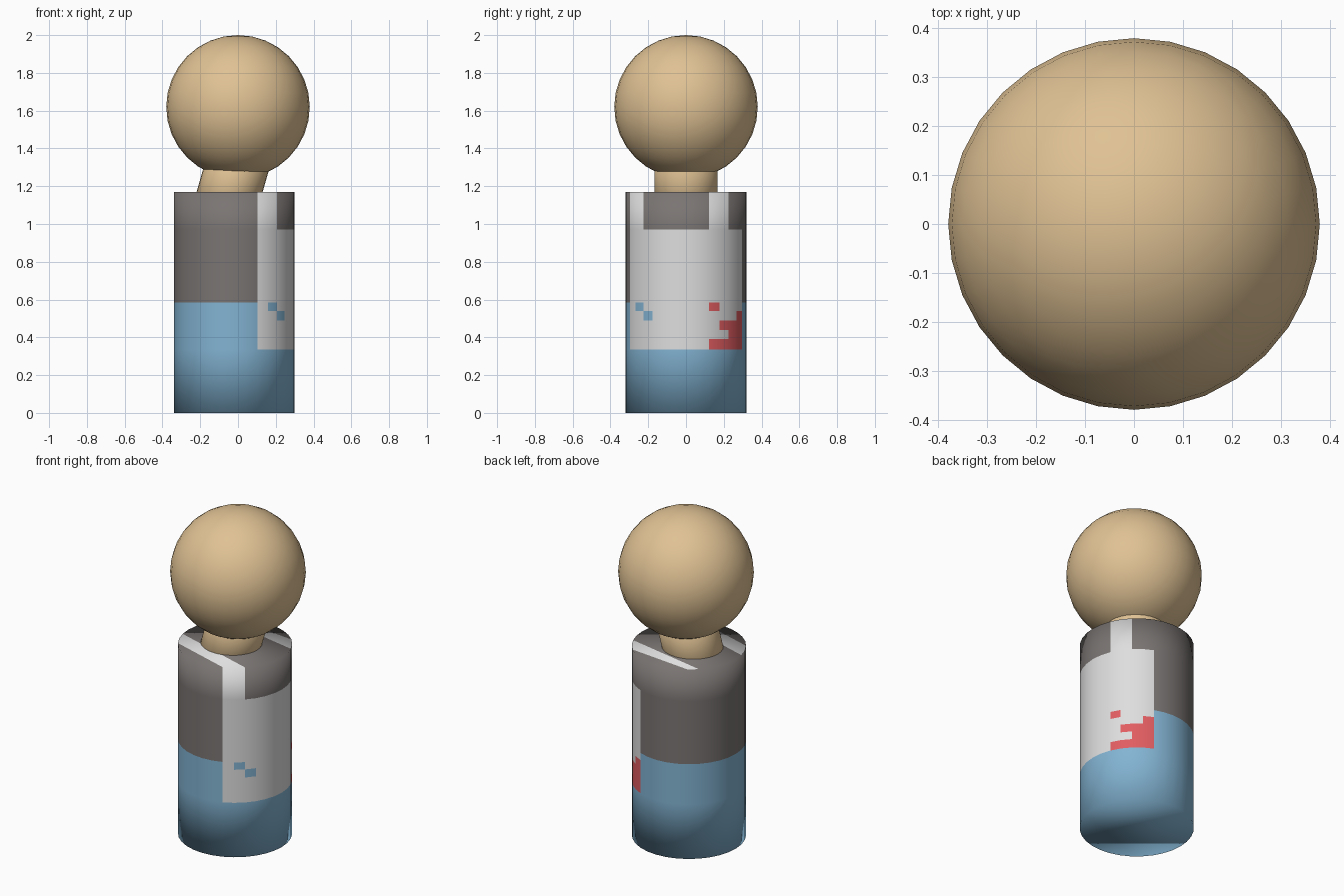
import bpy, bmesh, math
from mathutils import Matrix

if "Cube" in bpy.data.objects:
    bpy.data.objects.remove(bpy.data.objects["Cube"])


def material(name, rgb):
    m = bpy.data.materials.new(name)
    lin = [(c / 255 / 12.92) if c < 10 else ((c / 255 + 0.055) / 1.055) ** 2.4 for c in rgb]
    m.diffuse_color = (*lin, 1)
    m.use_nodes = True
    m.node_tree.nodes["Principled BSDF"].inputs["Base Color"].default_value = m.diffuse_color
    return m


skin = material("tan_skin", (224, 194, 148))
grey = material("warm_grey", (122, 117, 115))
white = material("light_grey", (222, 222, 222))
blue = material("sky_blue", (131, 180, 211))
red = material("soft_red", (225, 93, 97))


def add_object(name, bm, mats):
    bmesh.ops.recalc_face_normals(bm, faces=bm.faces)
    for f in bm.faces:
        f.smooth = True
    me = bpy.data.meshes.new(name)
    bm.to_mesh(me)
    bm.free()
    for m in mats:
        me.materials.append(m)
    ob = bpy.data.objects.new(name, me)
    bpy.context.collection.objects.link(ob)
    return ob


# Head: plain ball
bm = bmesh.new()
bmesh.ops.create_uvsphere(bm, u_segments=32, v_segments=16, radius=0.38,
                          matrix=Matrix.Translation((0, 0, 1.62)))
add_object("head", bm, [skin])

# Neck: short cylinder leaning to the right, buried in head and body
bm = bmesh.new()
bmesh.ops.create_cone(bm, cap_ends=True, segments=32, radius1=0.168, radius2=0.168, depth=0.5,
                      matrix=Matrix.Translation((-0.03, 0, 1.22)) @ Matrix.Rotation(math.radians(16), 4, 'Y'))
add_object("neck", bm, [skin])

# Body: 32-sided cylinder, columns counted from the front towards +x
N = 32
LEVELS = [0, 0.336, 0.39, 0.44, 0.49, 0.54, 0.585, 0.972, 1.17]
GREY, WHITE, BLUE, RED = range(4)
RED_CELLS = {1: range(10, 14), 2: (12, 13), 3: (11, 12, 13), 4: (13,), 5: (10,)}
BLUE_CELLS = {(5, 3), (4, 4)}


def wall_colour(row, col):
    vest = 2 <= col < 14
    if row == 0:
        return BLUE
    if row == 7:
        return WHITE if col in (2, 3, 10, 11) else GREY
    if not vest:
        return BLUE if row < 6 else GREY
    if col in RED_CELLS.get(row, ()):
        return RED
    return BLUE if (row, col) in BLUE_CELLS else WHITE


bm = bmesh.new()
rings = []
for z in LEVELS:
    ring = []
    for i in range(N):
        a = 2 * math.pi * i / N
        ring.append(bm.verts.new((-0.02 + 0.32 * math.sin(a), -0.32 * math.cos(a), z)))
    rings.append(ring)
for r in range(len(LEVELS) - 1):
    for c in range(N):
        d = (c + 1) % N
        f = bm.faces.new((rings[r][c], rings[r][d], rings[r + 1][d], rings[r + 1][c]))
        f.material_index = wall_colour(r, c)
bm.faces.new(rings[0]).material_index = BLUE

# Top cap: grey pieces with two slanted white shoulder straps
top = rings[-1]
for spans, colour in (
    (((27, 34),), GREY),
    (((2, 4), (25, 27)), WHITE),
    (((4, 10), (20, 25)), GREY),
    (((10, 12), (19, 20)), WHITE),
    (((12, 19),), GREY),
):
    ids = [i % N for a, b in spans for i in range(a, b + 1)]
    bm.faces.new([top[i] for i in ids]).material_index = colour
add_object("body", bm, [grey, white, blue, red])
